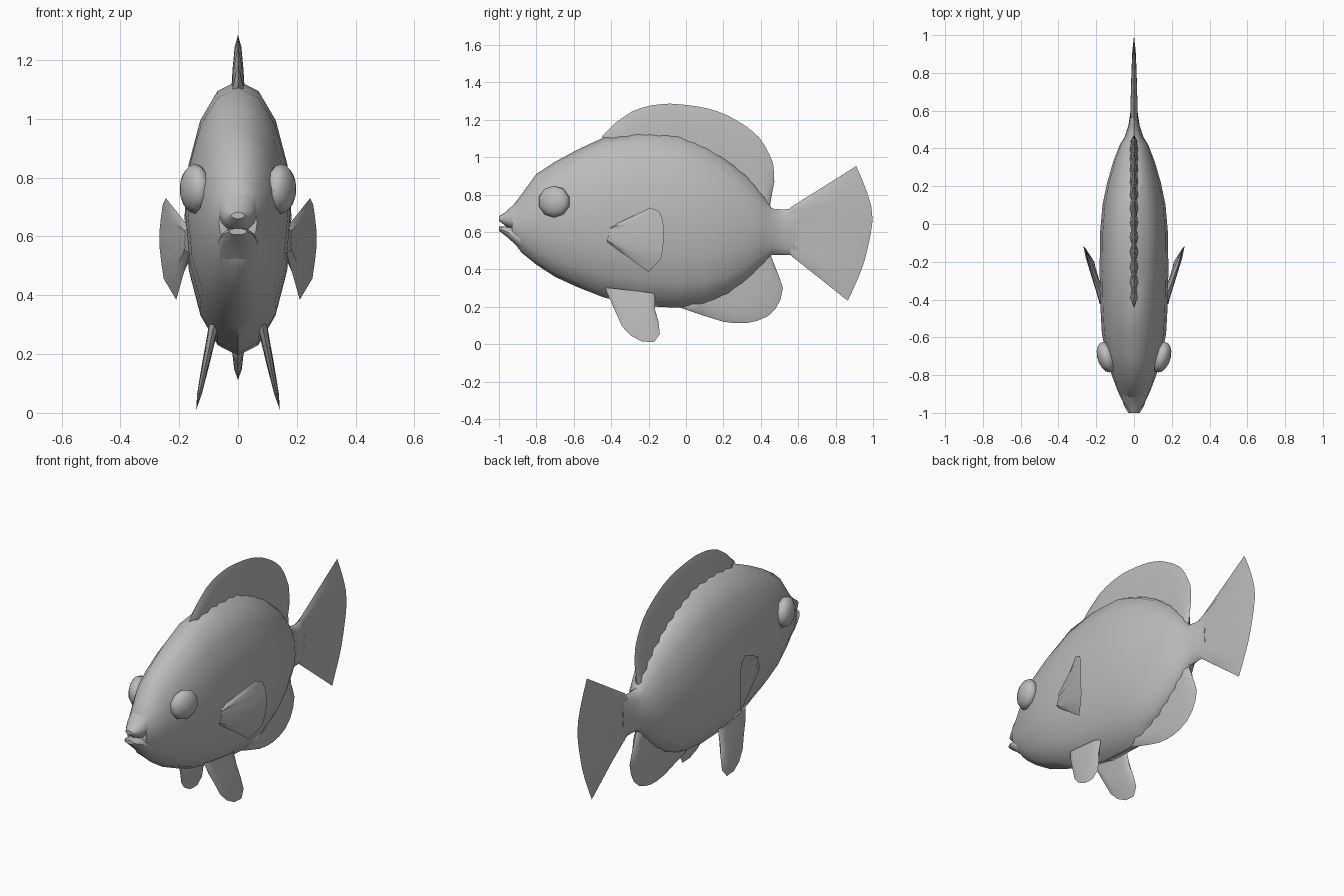
import bpy, bmesh, math
from mathutils import Vector

if "Cube" in bpy.data.objects:
    bpy.data.objects.remove(bpy.data.objects["Cube"])

grey = bpy.data.materials.new("plain grey")
grey.diffuse_color = (0.5, 0.5, 0.5, 1)
grey.use_nodes = True
grey.node_tree.nodes["Principled BSDF"].inputs["Base Color"].default_value = grey.diffuse_color


def finish(name, bm, angle=45, mirror=False):
    bmesh.ops.remove_doubles(bm, verts=bm.verts, dist=0.0005)
    bmesh.ops.recalc_face_normals(bm, faces=bm.faces)
    mesh = bpy.data.meshes.new(name)
    bm.to_mesh(mesh)
    bm.free()
    mesh.materials.append(grey)
    ob = bpy.data.objects.new(name, mesh)
    bpy.context.collection.objects.link(ob)
    if mirror:
        ob.modifiers.new("mirror", 'MIRROR').use_mirror_merge = False
    bpy.ops.object.select_all(action='DESELECT')
    ob.select_set(True)
    bpy.context.view_layer.objects.active = ob
    bpy.ops.object.shade_smooth_by_angle(angle=math.radians(angle))
    return ob


def loft(name, sections, sides=16):
    """Oval rings along y; each section is (y, top, bottom, half width)."""
    bm = bmesh.new()
    rings = []
    for y, top, bot, w in sections:
        ring = []
        for i in range(sides):
            a = math.tau * i / sides
            ring.append(bm.verts.new((w * math.sin(a), y,
                        (top + bot) / 2 + (top - bot) / 2 * math.cos(a))))
        rings.append(ring)
    for r, s in zip(rings, rings[1:]):
        for i in range(sides):
            j = (i + 1) % sides
            bm.faces.new((r[i], r[j], s[j], s[i]))
    bm.faces.new(rings[0])
    bm.faces.new(rings[-1])
    return finish(name, bm)


def resample(points, n):
    pts = [Vector(p) for p in points]
    lens = [0]
    for a, b in zip(pts, pts[1:]):
        lens.append(lens[-1] + (b - a).length)
    out = []
    for i in range(n + 1):
        d, k = lens[-1] * i / n, 0
        while k < len(pts) - 2 and lens[k + 1] < d:
            k += 1
        out.append(pts[k].lerp(pts[k + 1], (d - lens[k]) / (lens[k + 1] - lens[k])))
    return out


def fin(name, base, rim, n, thick, normal=(1, 0, 0), ridge=1.0, mirror=False):
    """Thin web from a base line to a rim; alternate columns form the rays."""
    normal = Vector(normal).normalized()
    b, r = resample(base, n), resample(rim, n)
    rows = [(0, 1), (0.4, 0.8), (0.8, 0.5), (1, 0)]
    bm = bmesh.new()
    for side in (1, -1):
        grid = []
        for i in range(n + 1):
            f = 0 if i in (0, n) else (1 if i % 2 else ridge)
            grid.append([bm.verts.new(b[i].lerp(r[i], t) +
                         normal * side * thick * f * k) for t, k in rows])
        for c, d in zip(grid, grid[1:]):
            for j in range(len(rows) - 1):
                bm.faces.new((c[j], d[j], d[j + 1], c[j + 1]))
    return finish(name, bm, 50, mirror)


def flat(points):
    return [(0, y, z) for y, z in points]


# Body from head to tail root
loft("body", [
    (-0.93, 0.735, 0.56, 0.065), (-0.88, 0.80, 0.49, 0.088), (-0.80, 0.91, 0.425, 0.118),
    (-0.70, 0.975, 0.36, 0.147), (-0.58, 1.04, 0.305, 0.17), (-0.44, 1.105, 0.25, 0.178),
    (-0.25, 1.13, 0.205, 0.182), (-0.05, 1.12, 0.195, 0.18), (0.10, 1.06, 0.21, 0.167),
    (0.22, 0.99, 0.26, 0.142), (0.33, 0.90, 0.34, 0.11), (0.42, 0.79, 0.43, 0.075),
    (0.46, 0.725, 0.478, 0.05), (0.52, 0.72, 0.478, 0.03), (0.60, 0.73, 0.475, 0.018)])

# Lips with a gap between them
loft("upper_lip", [(-1.0, 0.683, 0.66, 0.022), (-0.965, 0.707, 0.632, 0.045),
                   (-0.93, 0.738, 0.615, 0.064), (-0.87, 0.80, 0.60, 0.07)], 12)
loft("lower_lip", [(-1.0, 0.628, 0.606, 0.03), (-0.965, 0.63, 0.58, 0.052),
                   (-0.92, 0.625, 0.54, 0.066), (-0.86, 0.62, 0.48, 0.07)], 12)

# Bulging eyes
bm = bmesh.new()
bmesh.ops.create_uvsphere(bm, u_segments=10, v_segments=8, radius=0.085)
for v in bm.verts:
    x, y, z = v.co.z * 0.58, v.co.x, v.co.y
    v.co = (0.146 + x + 0.2 * y, -0.705 + y, 0.762 + z)
finish("eyes", bm, 60, True)

# Dorsal fin
fin("dorsal_fin",
    flat([(-0.42, 1.07), (-0.25, 1.10), (-0.05, 1.09), (0.10, 1.03), (0.22, 0.96),
          (0.33, 0.87), (0.42, 0.76), (0.44, 0.71)]),
    flat([(-0.45, 1.11), (-0.37, 1.19), (-0.28, 1.25), (-0.2, 1.275), (-0.1, 1.287),
          (0, 1.28), (0.1, 1.265), (0.2, 1.235), (0.3, 1.18), (0.38, 1.12), (0.43, 1.05),
          (0.465, 0.97), (0.475, 0.88), (0.455, 0.78), (0.445, 0.71)]),
    26, 0.023, ridge=0.6)

# Tail fin
fin("tail_fin", flat([(0.56, 0.732), (0.56, 0.475)]),
    flat([(0.91, 0.952), (0.96, 0.84), (0.99, 0.74), (1.0, 0.68), (0.99, 0.6),
          (0.96, 0.46), (0.92, 0.35), (0.865, 0.232)]), 10, 0.02, ridge=0.6)

# Anal fin
fin("anal_fin", flat([(0.0, 0.21), (0.1, 0.26), (0.22, 0.31), (0.33, 0.39), (0.45, 0.49)]),
    flat([(-0.03, 0.195), (0.1, 0.15), (0.2, 0.12), (0.26, 0.112), (0.35, 0.112),
          (0.44, 0.15), (0.5, 0.21), (0.52, 0.31), (0.49, 0.38), (0.455, 0.47)]),
    14, 0.026, ridge=0.7)

# Pectoral fins on both sides
fin("pectoral_fins", [(0.165, -0.40, 0.63), (0.165, -0.42, 0.545)],
    [(0.245, -0.19, 0.73), (0.258, -0.13, 0.705), (0.27, -0.115, 0.59),
     (0.255, -0.13, 0.46), (0.21, -0.2, 0.385)],
    8, 0.018, (0.95, -0.3, 0), 0.7, True)


# Pelvic fins splayed outward below the belly
def splay(points):
    return [(0.088 + (0.27 - z) * 0.21, y, z) for y, z in points]


fin("pelvic_fins", splay([(-0.43, 0.30), (-0.17, 0.27)]),
    splay([(-0.425, 0.28), (-0.38, 0.18), (-0.34, 0.09), (-0.29, 0.04), (-0.21, 0.002),
           (-0.14, 0.018), (-0.14, 0.1), (-0.165, 0.17), (-0.165, 0.25)]),
    10, 0.016, (1, 0, 0.21), 1.0, True)
